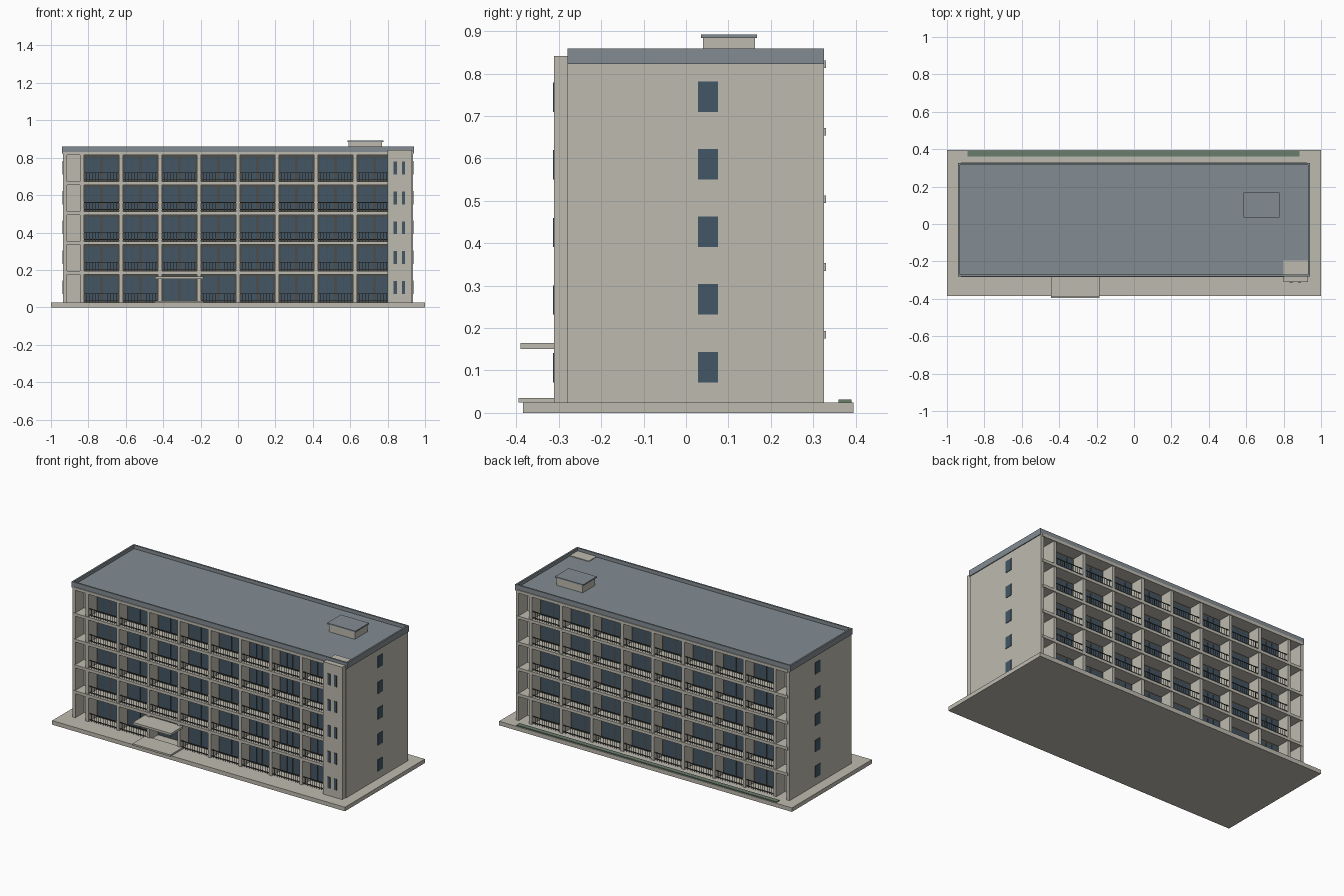
import bpy, bmesh
from mathutils import Matrix, Vector

if "Cube" in bpy.data.objects:
    bpy.data.objects.remove(bpy.data.objects["Cube"])


def mat(name, rgb):
    m = bpy.data.materials.new(name)
    m.diffuse_color = (*rgb, 1)
    m.use_nodes = True
    m.node_tree.nodes["Principled BSDF"].inputs["Base Color"].default_value = m.diffuse_color
    return m


CONCRETE = mat("warm_concrete", (0.51, 0.495, 0.43))
ROOF = mat("grey_roof", (0.23, 0.265, 0.29))
GLASS = mat("blue_glass", (0.054, 0.093, 0.13))
FRAME = mat("dark_frame", (0.075, 0.075, 0.07))
HEDGE = mat("hedge_green", (0.14, 0.2, 0.145))


def boxes(name, material, items):
    """One object from a list of boxes (x0, x1, y0, y1, z0, z1)."""
    bm = bmesh.new()
    for x0, x1, y0, y1, z0, z1 in items:
        c = Vector(((x0 + x1) / 2, (y0 + y1) / 2, (z0 + z1) / 2))
        s = Matrix.Diagonal((x1 - x0, y1 - y0, z1 - z0, 1))
        bmesh.ops.create_cube(bm, size=1, matrix=Matrix.Translation(c) @ s)
    me = bpy.data.meshes.new(name)
    bm.to_mesh(me)
    bm.free()
    me.materials.append(material)
    ob = bpy.data.objects.new(name, me)
    bpy.context.collection.objects.link(ob)
    return ob


PITCH, FLOOR, Z0, FLOORS = 0.2085, 0.1595, 0.025, 5
FRONT, BACK = -0.28, 0.325            # facade planes
IN_FRONT, IN_BACK = -0.195, 0.24      # recessed window walls
TOP = 0.825
cols = [i * PITCH for i in range(-4, 5)]

# Ground and main mass
boxes("base_slab", CONCRETE, [(-1, 1, -0.385, 0.395, 0, Z0)])
boxes("hedge_strip", HEDGE, [(-0.89, 0.885, 0.36, 0.39, Z0, 0.031)])
boxes("building_core", CONCRETE, [(-0.92, 0.92, IN_FRONT, IN_BACK, Z0, 0.83)])
boxes("end_walls", CONCRETE, [(-0.935, -0.915, FRONT, BACK, Z0, 0.83),
                              (0.915, 0.935, FRONT, BACK, Z0, 0.83)])

# Floor slabs and columns on both long sides
slabs = []
for i in range(1, FLOORS + 1):
    z = Z0 + i * FLOOR
    slabs += [(-0.925, 0.925, FRONT - 0.004, IN_FRONT + 0.01, z - 0.009, z + 0.009),
              (-0.925, 0.925, IN_BACK - 0.01, BACK + 0.005, z - 0.009, z + 0.009)]
boxes("floor_slabs", CONCRETE, slabs)
columns = []
for x in cols:
    columns += [(x - 0.01, x + 0.01, FRONT, IN_FRONT + 0.01, Z0, TOP),
                (x - 0.01, x + 0.01, IN_BACK - 0.01, BACK, Z0, TOP)]
boxes("columns", CONCRETE, columns)

# Window walls and railings in every bay
frames, panes, mullions, rails = [], [], [], []
for side, wall, face in ((-1, IN_FRONT, FRONT), (1, IN_BACK, BACK)):
    def plate(x0, x1, z0, z1, depth):
        y = sorted((wall - side * 0.002, wall + side * depth))
        return (x0, x1, y[0], y[1], z0, z1)
    ry = face - side * 0.008
    for f in range(FLOORS):
        zb = Z0 + f * FLOOR + (0.009 if f else 0)
        zt = Z0 + (f + 1) * FLOOR - 0.009
        for b in range(8):
            a, c = cols[b] + 0.01, cols[b + 1] - 0.01
            mid = (a + c) / 2
            frames.append(plate(a, c, zb, zt, 0.004))
            for x0, x1 in ((a + 0.012, mid - 0.007), (mid + 0.007, c - 0.012)):
                panes.append(plate(x0, x1, zb + 0.012, zt - 0.012, 0.007))
                m = (x0 + x1) / 2
                mullions.append(plate(m - 0.0015, m + 0.0015, zb + 0.012, zt - 0.012, 0.009))
            if side < 0 and f == 0 and b == 2:
                continue                       # entrance bay stays open
            for h in (0.008, 0.046):
                rails.append((a, c, ry - 0.002, ry + 0.002, zb + h, zb + h + 0.004))
            for k in range(1, 12):
                x = a + (c - a) * k / 12
                rails.append((x - 0.001, x + 0.001, ry - 0.001, ry + 0.001, zb, zb + 0.047))
boxes("window_frames", FRAME, frames)
boxes("window_panes", GLASS, panes)
boxes("window_mullions", FRAME, mullions)
boxes("balcony_railings", FRAME, rails)

# Stair tower at the front right corner
boxes("stair_tower", CONCRETE, [(0.80, 0.93, -0.311, -0.195, Z0, 0.842)])

# Small windows on the end walls and the tower
small = []
for f in range(FLOORS):
    z0 = 0.072 + f * FLOOR
    z1 = z0 + 0.072
    small += [(s * 0.935 - 0.003, s * 0.935 + 0.003, 0.028, 0.075, z0, z1) for s in (-1, 1)]
    small += [(x - 0.009, x + 0.009, -0.314, -0.308, z0, z1 - 0.003) for x in (0.84, 0.885)]
boxes("small_windows", GLASS, small)

# Roof deck, parapet and roof hatch house
boxes("roof_deck", ROOF, [(-0.935, 0.935, FRONT + 0.004, BACK - 0.004, 0.826, 0.838)])
boxes("roof_parapet", ROOF, [
    (-0.94, 0.94, FRONT, FRONT + 0.01, 0.83, 0.86),
    (-0.94, 0.94, BACK - 0.01, BACK, 0.83, 0.86),
    (-0.94, -0.93, FRONT, BACK, 0.823, 0.86),
    (0.93, 0.94, FRONT, BACK, 0.823, 0.86)])
boxes("roof_house", CONCRETE, [(0.592, 0.77, 0.04, 0.163, 0.836, 0.884)])
boxes("roof_house_cap", ROOF, [(0.585, 0.777, 0.035, 0.168, 0.884, 0.892)])

# Entrance canopy and step
boxes("entrance_canopy", CONCRETE, [(-0.445, -0.185, -0.39, -0.27, 0.151, 0.165)])
boxes("entrance_step", CONCRETE, [(-0.445, -0.185, -0.395, -0.27, 0.0245, 0.035)])
